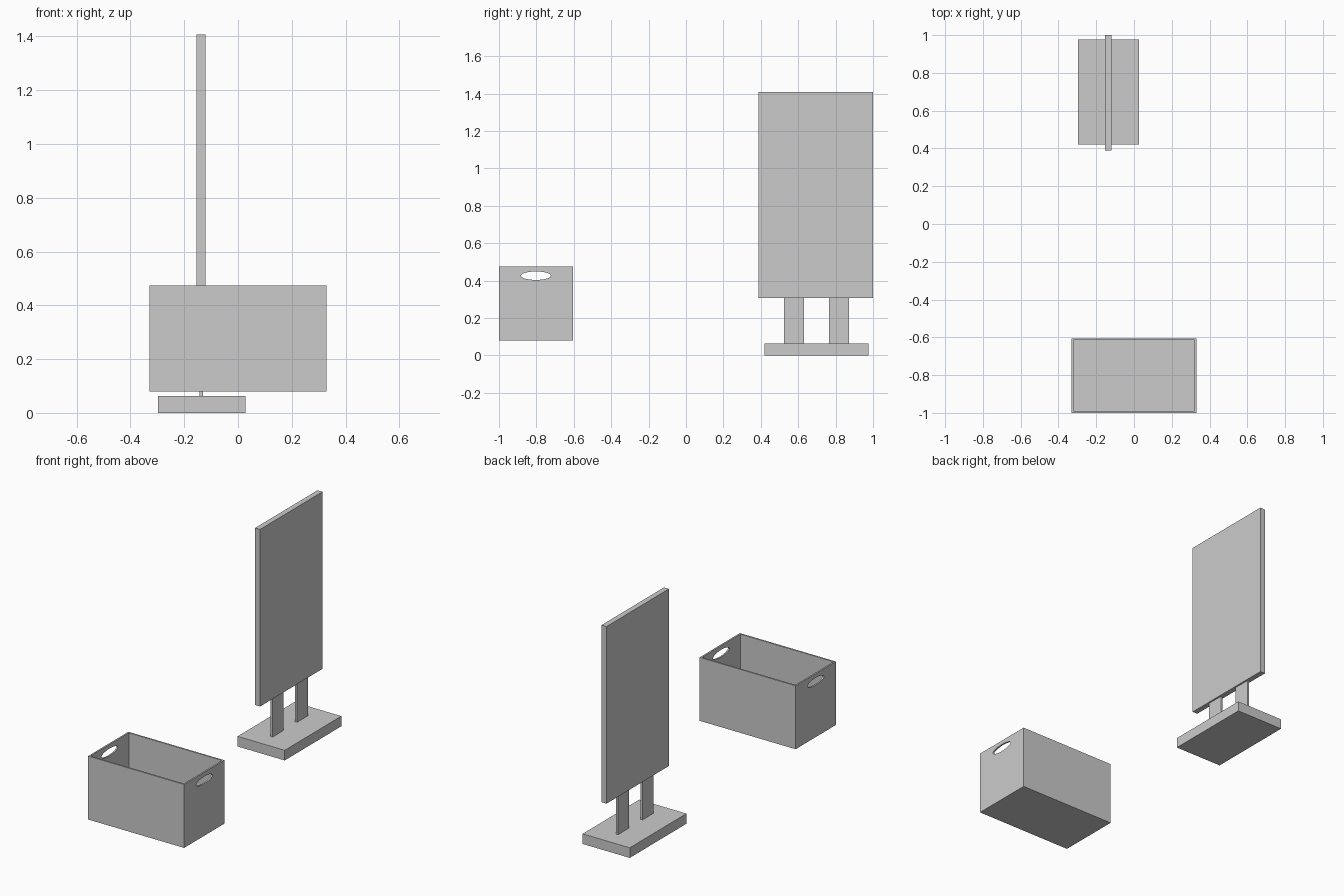
import bpy, bmesh
from mathutils import Matrix, Vector

if "Cube" in bpy.data.objects:
    bpy.data.objects.remove(bpy.data.objects["Cube"])


def block_bm(lo, hi):
    lo, hi = Vector(lo), Vector(hi)
    bm = bmesh.new()
    size = hi - lo
    bmesh.ops.create_cube(bm, size=1, matrix=Matrix.Translation((lo + hi) / 2) @ Matrix.Diagonal((*size, 1)))
    return bm


def finish(name, bm):
    bmesh.ops.recalc_face_normals(bm, faces=bm.faces)
    mesh = bpy.data.meshes.new(name)
    bm.to_mesh(mesh)
    bm.free()
    obj = bpy.data.objects.new(name, mesh)
    bpy.context.collection.objects.link(obj)
    return obj


def block(name, lo, hi):
    return finish(name, block_bm(lo, hi))


# Sign stand: base, two flat legs, upright panel
block("sign_base", (-0.297, 0.42, 0), (0.027, 0.976, 0.063))
for side, y in (("front", 0.578), ("back", 0.818)):
    block(f"sign_leg_{side}", (-0.143, y - 0.053, 0.063), (-0.13, y + 0.053, 0.308))
block("sign_panel", (-0.154, 0.388, 0.308), (-0.12, 1.0, 1.408))

# Open crate: inset the top face and push it down to form the cavity
bm = block_bm((-0.33, -1.0, 0.08), (0.33, -0.605, 0.474))
bm.normal_update()
top = max(bm.faces, key=lambda f: f.normal.z)
bmesh.ops.inset_region(bm, faces=[top], thickness=0.014)
inner = bmesh.ops.extrude_discrete_faces(bm, faces=[top])["faces"][0]
bmesh.ops.translate(bm, verts=inner.verts, vec=(0, 0, -0.38))
crate = finish("crate", bm)

# Oval hand holes cut through both end walls
bm = bmesh.new()
bmesh.ops.create_cone(bm, cap_ends=True, segments=40, radius1=1, radius2=1, depth=1)
bmesh.ops.transform(bm, verts=bm.verts, matrix=(
    Matrix.Translation((0, -0.8025, 0.426))
    @ Matrix.Diagonal((1, 0.08, 0.0225, 1))
    @ Matrix.Rotation(1.5707963, 4, 'Y')))
cutter = finish("hand_hole_cutter", bm)
cutter.hide_render = True

cut = crate.modifiers.new("hand_holes", 'BOOLEAN')
cut.operation = 'DIFFERENCE'
cut.solver = 'EXACT'
cut.object = cutter
